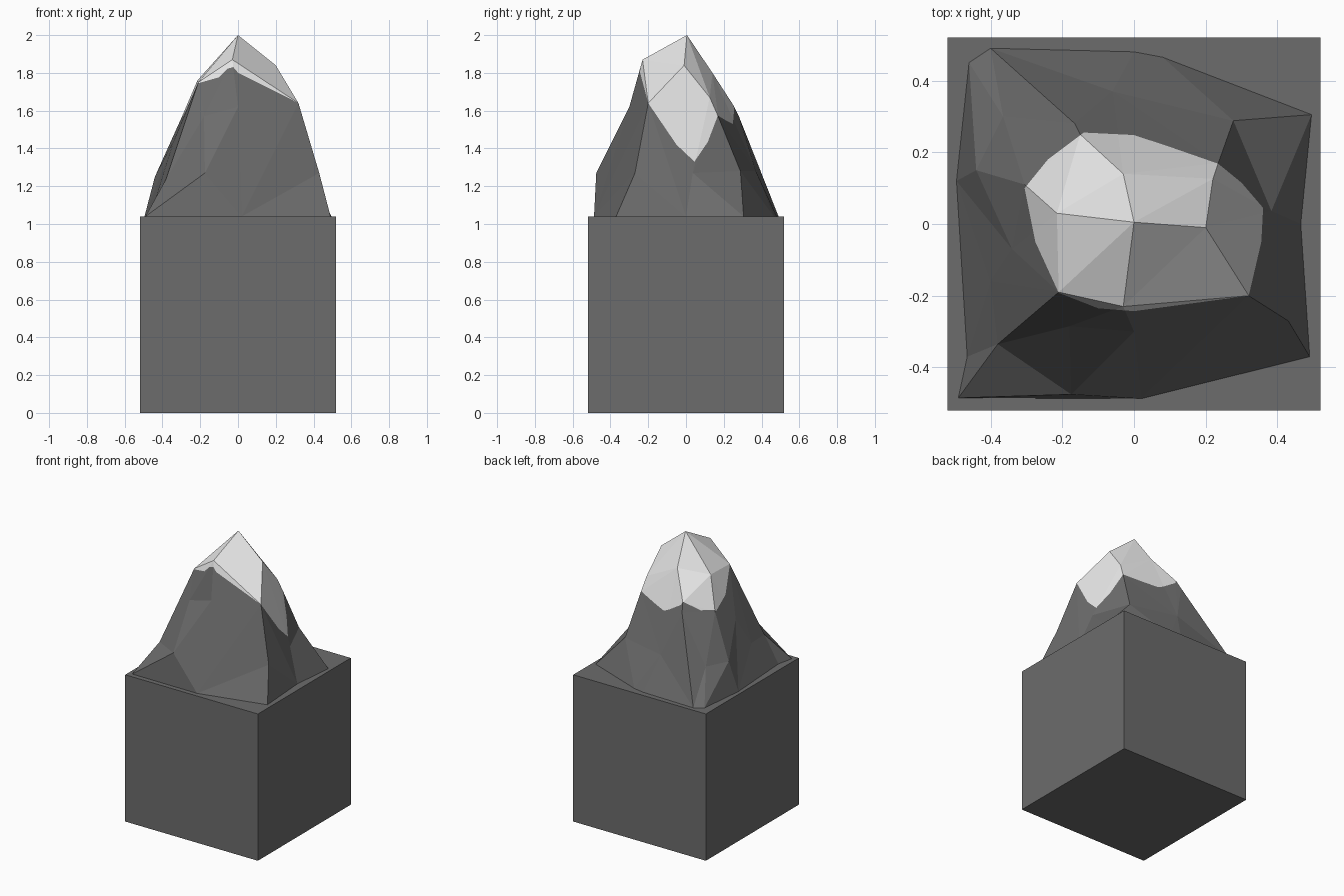
import bpy, bmesh
from mathutils import Vector
from mathutils.geometry import delaunay_2d_cdt

if "Cube" in bpy.data.objects:
    bpy.data.objects.remove(bpy.data.objects["Cube"])


def material(name, value):
    m = bpy.data.materials.new(name)
    m.diffuse_color = (value, value, value, 1)
    m.use_nodes = True
    m.node_tree.nodes["Principled BSDF"].inputs["Base Color"].default_value = m.diffuse_color
    return m


def add_object(name, bm, mats):
    me = bpy.data.meshes.new(name)
    bm.to_mesh(me)
    bm.free()
    for m in mats:
        me.materials.append(m)
    ob = bpy.data.objects.new(name, me)
    bpy.context.collection.objects.link(ob)


rock = material("dark_grey_rock", 0.15)
snow = material("white_snow", 0.85)
TOP = 1.04

# Square block under the mountain
bm = bmesh.new()
bmesh.ops.create_cube(bm, size=TOP)
bmesh.ops.translate(bm, verts=bm.verts, vec=(0, 0, TOP / 2))
add_object("base_block", bm, [rock])

# Mountain outline on the block
base = [(-.49, -.485), (.02, -.487), (.49, -.37), (.465, 0), (.495, .305), (.08, .465),
        (0, .48), (-.4, .49), (-.46, .45), (-.495, .12), (-.465, -.37)]
# Foothill ring (11-19)
foot = [(-.38, -.335, 1.24), (-.175, -.475, 1.27), (.43, -.27, 1.27), (.383, .036, 1.27),
        (.277, .288, 1.28), (-.06, .37, 1.28), (-.365, .30, 1.25), (-.44, .15, 1.25),
        (-.40, -.16, 1.25)]
# Shoulder ring (20-27)
shoulder = [(-.18, -.285, 1.57), (0, -.30, 1.62), (.32, -.20, 1.64), (.235, .17, 1.57),
            (-.165, .28, 1.57), (-.305, .11, 1.55), (-.34, -.07, 1.44), (-.15, .25, 1.63)]
# Crown ring and peak (28-34)
crown = [(-.21, -.19, 1.75), (-.03, -.23, 1.87), (.20, -.01, 1.84), (.22, .126, 1.67),
         (-.03, .14, 1.80), (-.215, .03, 1.76), (0, .005, 2.0)]
pts = [(x, y, TOP) for x, y in base] + foot + shoulder + crown

# Ridge lines that the facets must follow
ridges = [[34, 29, 28, 33, 34], [34, 30, 22, 29, 21, 12, 0], [22, 13, 2], [22, 1], [22, 14],
          [30, 31, 23, 15, 4], [30, 14], [34, 32, 27, 24, 17, 8], [33, 25], [31, 32],
          [28, 20, 11, 0]]
n = len(base)
edges = [(i, (i + 1) % n) for i in range(n)]
for chain in ridges:
    edges += list(zip(chain, chain[1:]))

# Faceted mountain
out = delaunay_2d_cdt([Vector(p[:2]) for p in pts], edges, [], 1, 1e-5)
bm = bmesh.new()
verts = [bm.verts.new((co.x, co.y, pts[src[0]][2] if src else TOP))
         for co, src in zip(out[0], out[3])]
for f in out[2]:
    bm.faces.new([verts[i] for i in f])

# Snow cap: cut along its outline seen from above, then colour the inside
cap = [(-.305, .10), (-.275, -.05), (-.21, -.192), (-.1, -.235), (0, -.243), (.32, -.2),
       (.355, -.05), (.36, .045), (.3, .115), (.235, .168), (.1, .215), (0, .248),
       (-.14, .255), (-.24, .18)]
planes = []
for a, b in zip(cap, cap[1:] + cap[:1]):
    co, no = Vector((*a, 0)), Vector((b[1] - a[1], a[0] - b[0], 0)).normalized()
    planes.append((co, no))
    bmesh.ops.bisect_plane(bm, geom=bm.verts[:] + bm.edges[:] + bm.faces[:],
                           dist=1e-5, plane_co=co, plane_no=no)
for f in bm.faces:
    c = f.calc_center_median()
    f.material_index = int(all((c - co).dot(no) < 0 for co, no in planes))
bm.normal_update()
add_object("mountain", bm, [rock, snow])
